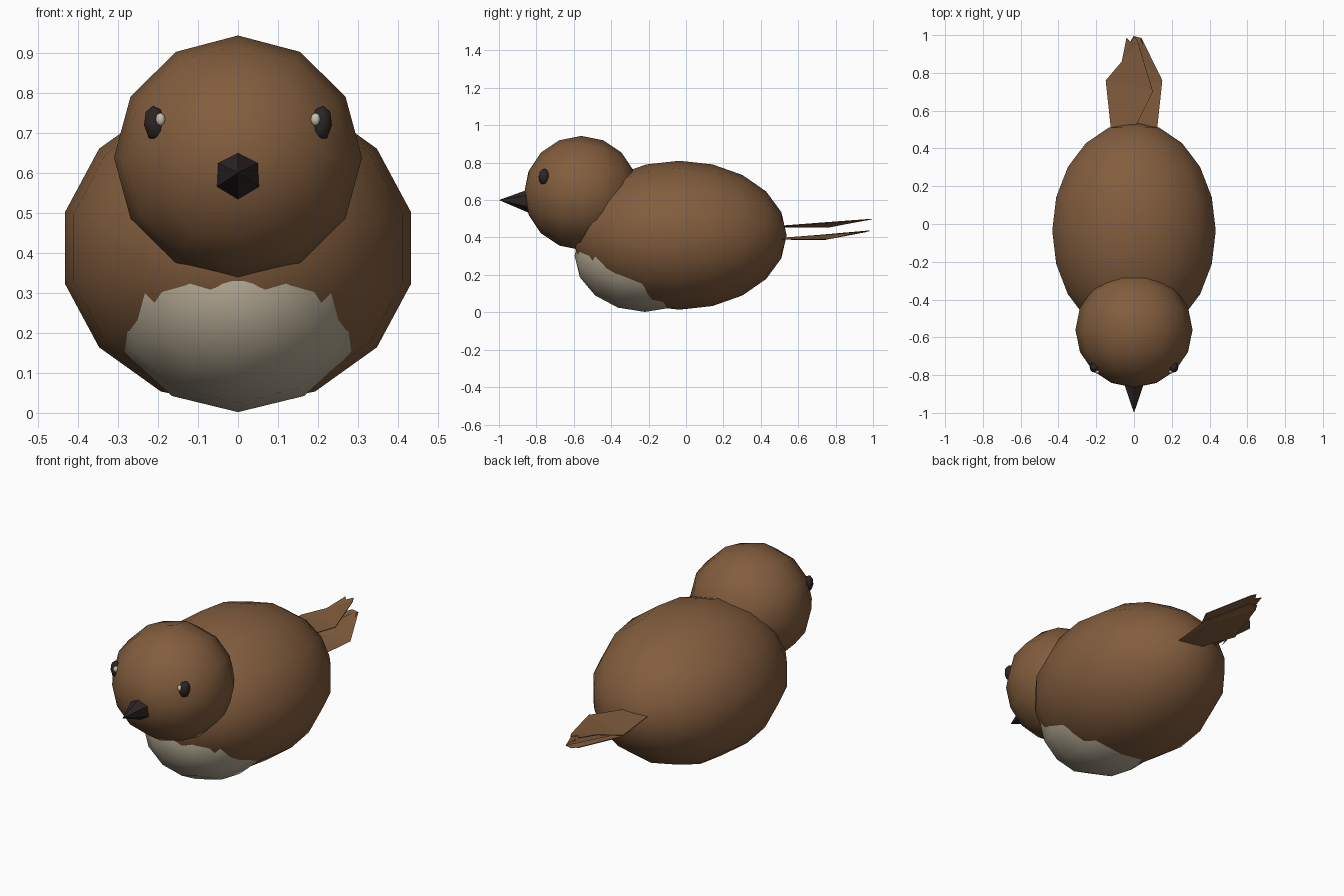
import bpy
import bmesh
import math
from mathutils import Matrix, Vector

if "Cube" in bpy.data.objects:
    bpy.data.objects.remove(bpy.data.objects["Cube"])


def material(name, rgb):
    m = bpy.data.materials.new(name)
    m.diffuse_color = (*rgb, 1)
    m.use_nodes = True
    m.node_tree.nodes["Principled BSDF"].inputs["Base Color"].default_value = m.diffuse_color
    return m


BROWN = material("feather brown", (0.225, 0.110, 0.048))
CREAM = material("belly cream", (0.45, 0.39, 0.29))
DARK = material("beak and eye dark", (0.026, 0.018, 0.018))
GLINT = material("eye glint", (0.58, 0.52, 0.41))


def finish(name, bm, mat, smooth=True):
    bmesh.ops.recalc_face_normals(bm, faces=bm.faces)
    for f in bm.faces:
        f.smooth = smooth
    mesh = bpy.data.meshes.new(name)
    bm.to_mesh(mesh)
    bm.free()
    mesh.materials.append(mat)
    obj = bpy.data.objects.new(name, mesh)
    bpy.context.collection.objects.link(obj)
    return obj


def ellipsoid(name, centre, radii, segments, rings, mat, turn=None):
    """Sphere with poles along y and a vertex column straight up."""
    bm = bmesh.new()
    bmesh.ops.create_uvsphere(bm, u_segments=segments, v_segments=rings, radius=1)
    # put a vertex column on local +y, which the tilt turns to +z
    v0 = max(bm.verts, key=lambda v: (round(v.co.xy.length, 4), round(v.co.y, 4)))
    spin = math.pi / 2 - math.atan2(v0.co.y, v0.co.x)
    mat4 = (Matrix.Translation(centre) @ (turn or Matrix.Identity(4))
            @ Matrix.Diagonal((*radii, 1))
            @ Matrix.Rotation(math.pi / 2, 4, 'X') @ Matrix.Rotation(spin, 4, 'Z'))
    bmesh.ops.transform(bm, matrix=mat4, verts=bm.verts)
    return finish(name, bm, mat)


# Body, pale belly and head
ellipsoid("body", (0, -0.035, 0.412), (0.444, 0.573, 0.398), 14, 10, BROWN)
ellipsoid("belly", (0, -0.22, 0.302), (0.33, 0.376, 0.30), 12, 8, CREAM)
ellipsoid("head", (0, -0.56, 0.638), (0.31, 0.305, 0.305), 12, 8, BROWN)

# Six-sided beak
bm = bmesh.new()
tip = bm.verts.new((0, -1, 0.6))
base = [bm.verts.new((0.061 * math.sin(i * math.pi / 3), -0.845,
                      0.595 + 0.061 * math.cos(i * math.pi / 3))) for i in range(6)]
for i in range(6):
    bm.faces.new((tip, base[i], base[(i + 1) % 6]))
bm.faces.new(base)
finish("beak", bm, DARK, smooth=False)

# Eyes with a small glint on each
for side, label in ((-1, "left"), (1, "right")):
    tilt = Matrix.Rotation(side * 0.12, 4, 'Y')
    ellipsoid(label + "_eye", (side * 0.207, -0.758, 0.722),
              (0.028, 0.029, 0.046), 8, 6, DARK, tilt)
    ellipsoid(label + "_eye_glint", (side * 0.194, -0.780, 0.733),
              (0.013, 0.012, 0.017), 8, 6, GLINT)

# Two overlapping tail feathers, one above the other
FEATHER = [(-0.12, 0.48, 0.457), (-0.15, 0.76, 0.456), (-0.065, 0.86, 0.476),
           (-0.04, 0.985, 0.499), (-0.018, 0.962, 0.497), (0.003, 0.995, 0.500),
           (0.02, 0.965, 0.498), (0.10, 0.70, 0.478), (-0.01, 0.48, 0.461)]
for name, side, drop in (("upper_tail_feather", 1, 0), ("lower_tail_feather", -1, 0.065)):
    bm = bmesh.new()
    face = bm.faces.new([bm.verts.new((side * x, y, z - drop)) for x, y, z in FEATHER])
    bmesh.ops.triangulate(bm, faces=[face])
    bmesh.ops.recalc_face_normals(bm, faces=bm.faces)
    if sum((f.normal.z for f in bm.faces)) < 0:
        bmesh.ops.reverse_faces(bm, faces=bm.faces)
    # thin solid so both sides show
    top = list(bm.faces)
    bmesh.ops.solidify(bm, geom=top, thickness=0.004)
    finish(name, bm, BROWN, smooth=False)
